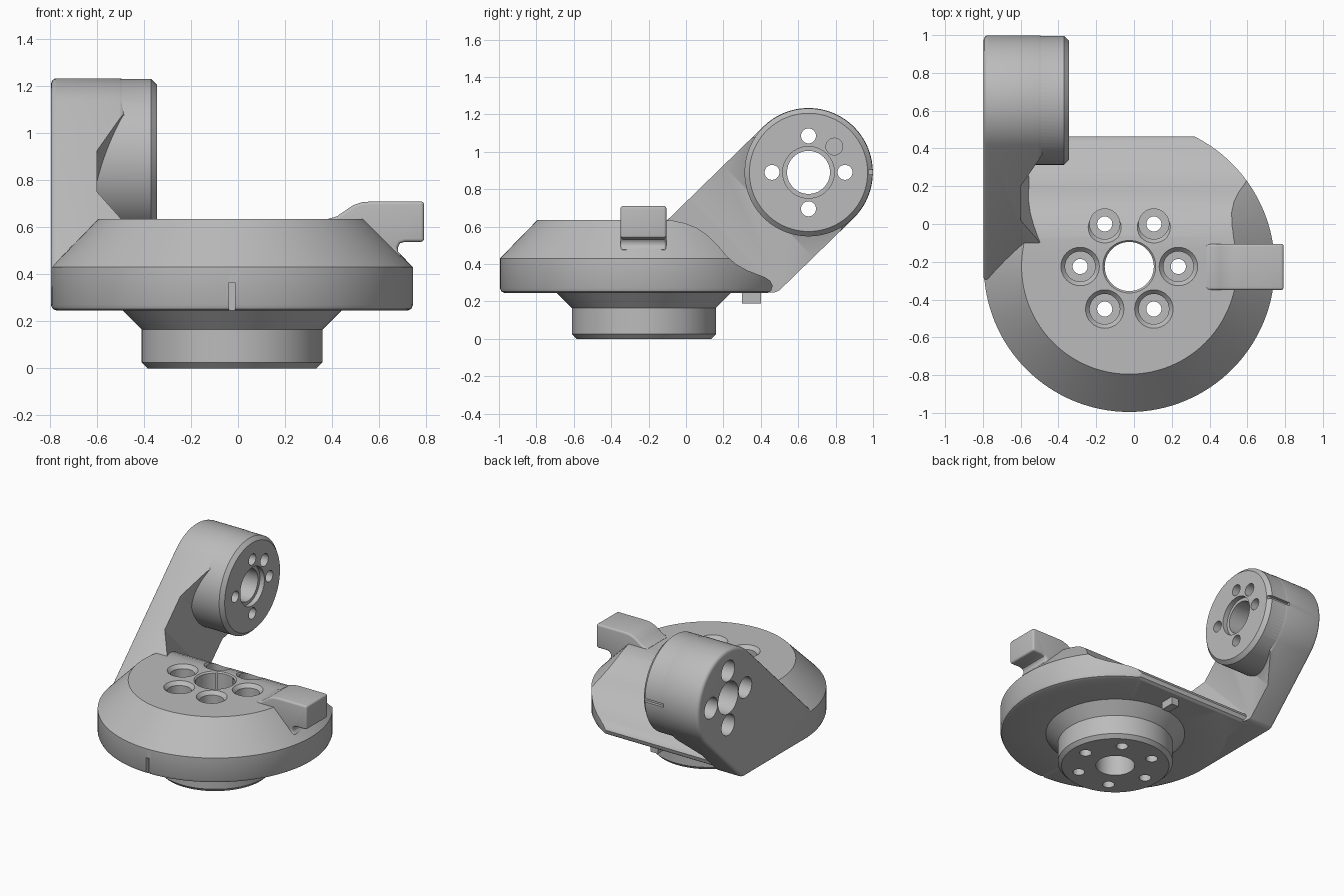
import bpy, bmesh, math
from mathutils import Vector, Matrix

scene = bpy.context.scene
if "Cube" in scene.objects:
    bpy.data.objects.remove(scene.objects["Cube"], do_unlink=True)

grey = bpy.data.materials.new("plain_grey")
grey.use_nodes = True
grey.diffuse_color = (0.5, 0.5, 0.5, 1)
grey.node_tree.nodes["Principled BSDF"].inputs["Base Color"].default_value = (0.5, 0.5, 0.5, 1)

CX, CY = -0.025, -0.225        # base axis
HY, HZ, HR = 0.655, 0.89, 0.344  # hub axis and radius
BOTTOM, TOP = 0.245, 0.635
SLOPE = math.atan(0.972)       # arm tilt


def make(name, bm):
    bmesh.ops.recalc_face_normals(bm, faces=bm.faces)
    mesh = bpy.data.meshes.new(name)
    bm.to_mesh(mesh)
    bm.free()
    mesh.materials.append(grey)
    obj = bpy.data.objects.new(name, mesh)
    scene.collection.objects.link(obj)
    return obj


def apply(obj, mod):
    bpy.context.view_layer.objects.active = obj
    bpy.ops.object.modifier_apply(modifier=mod.name)


def bevel(obj, width, segments=4):
    mod = obj.modifiers.new("round", "BEVEL")
    mod.width, mod.segments, mod.limit_method = width, segments, "ANGLE"
    mod.angle_limit = math.radians(40)
    apply(obj, mod)


def combine(obj, other, operation="DIFFERENCE"):
    mod = obj.modifiers.new("combine", "BOOLEAN")
    mod.object, mod.operation, mod.solver = other, operation, "EXACT"
    apply(obj, mod)
    bpy.data.objects.remove(other, do_unlink=True)


def prism(name, points, sweep):
    """Closed outline of 3D points swept along a vector."""
    bm = bmesh.new()
    face = bm.faces.new([bm.verts.new(p) for p in points])
    ret = bmesh.ops.extrude_face_region(bm, geom=[face])
    verts = [v for v in ret["geom"] if isinstance(v, bmesh.types.BMVert)]
    bmesh.ops.translate(bm, verts=verts, vec=Vector(sweep))
    return make(name, bm)


def box(name, low, high):
    x0, y0, z0 = low
    x1, y1, z1 = high
    return prism(name, [(x0, y0, z0), (x1, y0, z0), (x1, y1, z0), (x0, y1, z0)], (0, 0, z1 - z0))


def lathe(name, profile, matrix, steps=96):
    """Solid of revolution from (radius, height) pairs, first and last on the axis."""
    bm = bmesh.new()
    rings = []
    for r, h in profile:
        n = 1 if r == 0 else steps
        rings.append([bm.verts.new((r * math.cos(math.tau * i / steps),
                                    r * math.sin(math.tau * i / steps), h)) for i in range(n)])
    for a, b in zip(rings, rings[1:]):
        for i in range(steps):
            j = (i + 1) % steps
            quad = [a[i % len(a)], a[j % len(a)], b[j % len(b)], b[i % len(b)]]
            bm.faces.new(list(dict.fromkeys(quad)))
    bm.transform(matrix)
    return make(name, bm)


def drill(obj, matrix, steps, sides=32):
    """Cut a stepped round hole given (radius, height) pairs."""
    profile = [(0, steps[0][1])] + steps + [(0, steps[-1][1])]
    combine(obj, lathe("drill", profile, matrix, sides))


# Base: turned body with neck and chamfered rim
base_axis = Matrix.Translation((CX, CY, 0))
base = lathe("base", [(0, 0), (0.36, 0), (0.385, 0.025), (0.385, 0.165), (0.465, BOTTOM),
                      (0.745, BOTTOM), (0.762, 0.252), (0.77, 0.27), (0.77, 0.43),
                      (0.57, TOP), (0, TOP)], base_axis, 128)
combine(base, box("corner", (-0.62, 0.1, BOTTOM + 0.001), (0, 0.6, 0.6)), "UNION")

# Curved back slope with a rounded lower edge
slope = [(-1.2, -0.1), (-1.2, 0.7), (-0.14, 0.7), (-0.14, 0.636), (-0.07, 0.632), (0, 0.617),
         (0.06, 0.592), (0.12, 0.55), (0.17, 0.5), (0.22, 0.44), (0.27, 0.398), (0.33, 0.365),
         (0.42, 0.33), (0.45, 0.31), (0.463, 0.285), (0.455, 0.257), (0.435, 0.244), (0.435, -0.1)]
combine(base, prism("slope", [(-1, y, z) for y, z in slope], (2, 0, 0)), "INTERSECT")

# Base bore, bolt holes and front index slot
drill(base, base_axis, [(0.13, -0.1), (0.13, 0.625), (0.15, 0.645)], 64)
for k in range(6):
    a = math.tau * k / 6
    spot = Matrix.Translation((CX + 0.26 * math.cos(a), CY + 0.26 * math.sin(a), 0))
    drill(base, spot, [(0.04, -0.1), (0.04, 0.46), (0.08, 0.46), (0.08, 0.61), (0.115, 0.65)])
combine(base, box("slot", (CX - 0.013, -1.1, 0.2), (CX + 0.013, -0.97, 0.365)))

# Arm: sloping plate rounded around the hub
outline = []
for i in range(49):
    a = math.pi / 2 + SLOPE - math.pi * i / 48
    outline.append((HY + HR * math.cos(a), HZ + HR * math.sin(a)))
end_y, end_z = outline[-1]
low = BOTTOM + 0.002
outline += [(end_y - (end_z - low) / 0.972, low), (-0.28, low), (-0.31, 0.43)]
arm = prism("arm", [(-0.796, y, z) for y, z in outline], (0.316, 0, 0))
bevel(arm, 0.025)

# Relief on the inner side of the arm, square to its slope
normal = Vector((0, math.sin(SLOPE), -math.cos(SLOPE)))
relief = [(-0.4, -0.13), (-0.47, -0.13), (-0.6, 0.02), (-0.6, 0.2), (-0.49, 0.36), (-0.4, 0.4)]
points = [Vector((x, y, 0.731 + 0.972 * y)) - normal * 0.1 for x, y in relief]
combine(arm, prism("relief", points, normal * 1.2))

# Hub with chamfered inner rim
hub_axis = Matrix.Translation((0, HY, HZ)) @ Matrix.Rotation(math.pi / 2, 4, "Y")
combine(arm, lathe("hub", [(0, -0.75), (0.342, -0.75), (0.342, -0.37), (0.316, -0.344),
                           (0, -0.344)], hub_axis), "UNION")

# Hub bore, bolt holes with outer counterbores, blind pin hole and index slot
drill(arm, hub_axis, [(0.115, -0.9), (0.115, -0.38), (0.138, -0.38), (0.138, -0.3)], 64)
for k in range(4):
    a = math.pi / 2 * k
    spot = Matrix.Translation((0, 0.195 * math.cos(a), 0.195 * math.sin(a))) @ hub_axis
    drill(arm, spot, [(0.075, -0.9), (0.075, -0.55), (0.04, -0.55), (0.04, -0.3)])
drill(arm, Matrix.Translation((0, 0.138, 0.138)) @ hub_axis, [(0.045, -0.45), (0.045, -0.3)])
combine(arm, box("slot", (-0.52, 0.975, HZ - 0.012), (-0.3, 1.1, HZ + 0.012)))

# Lever: rounded handle growing out of the rim
side = [(0.36, 0.6), (0.385, 0.636), (0.42, 0.646), (0.455, 0.67), (0.49, 0.694), (0.53, 0.707),
        (0.57, 0.71), (0.792, 0.71), (0.792, 0.538), (0.71, 0.538), (0.69, 0.532), (0.678, 0.515),
        (0.682, 0.495), (0.7, 0.475), (0.6, 0.45)]
lever = prism("lever", [(x, -0.35, z) for x, z in side], (0, 0.245, 0))
bevel(lever, 0.018)

# Stop tab under the base
tab = box("stop_tab", (CX - 0.03, 0.3, 0.19), (CX + 0.03, 0.4, 0.27))

for obj in (base, arm, lever, tab):
    bpy.ops.object.select_all(action="DESELECT")
    obj.select_set(True)
    bpy.context.view_layer.objects.active = obj
    bpy.ops.object.shade_smooth_by_angle(angle=math.radians(30))
